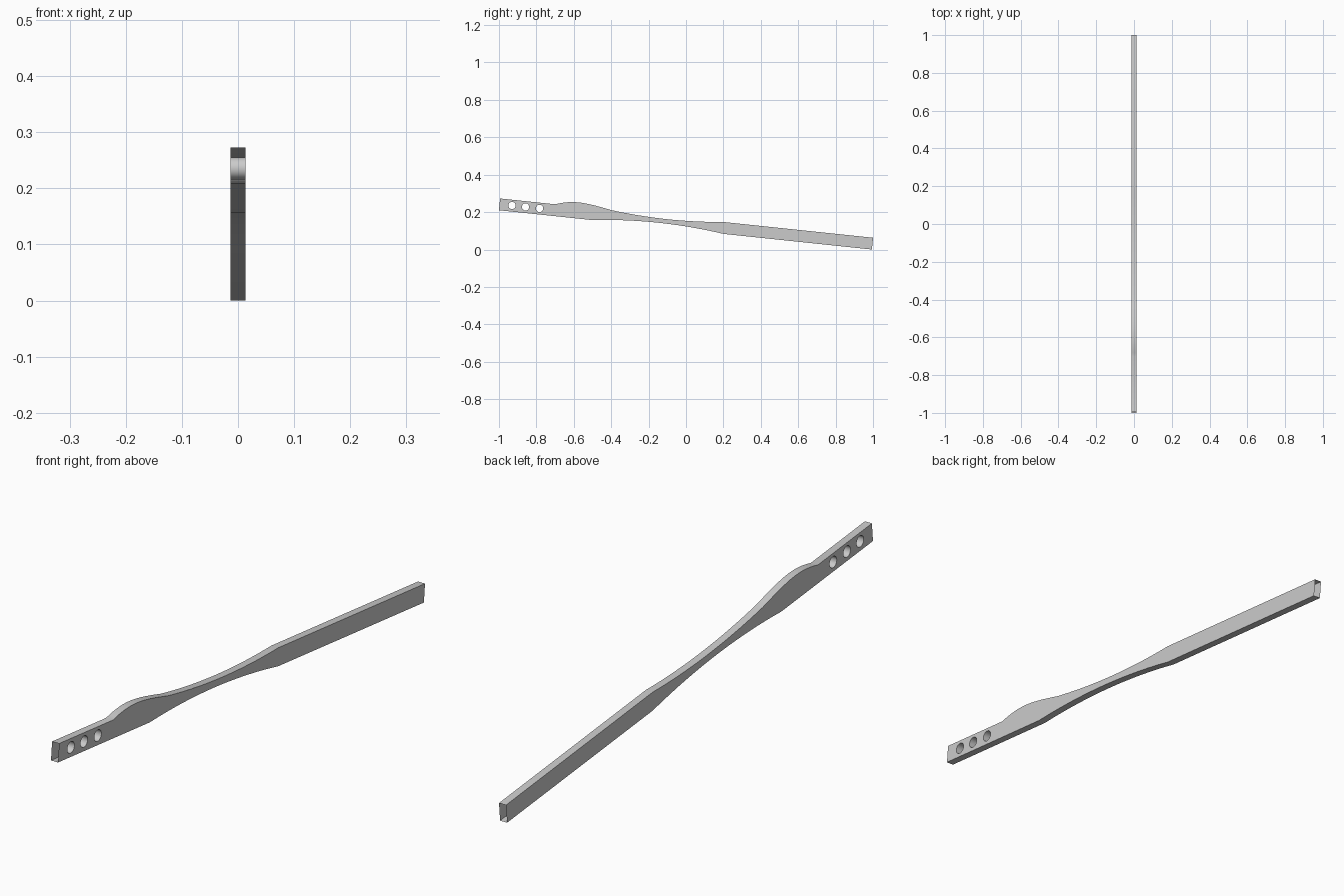
import bpy, bmesh, math

if "Cube" in bpy.data.objects:
    bpy.data.objects.remove(bpy.data.objects["Cube"])

HALF_W = 0.0134
SLOPE = -0.1053           # overall tilt of the bar


def bottom(y):
    return 0.21 + SLOPE * (y + 1.0)


def top(y):
    return 0.273 + SLOPE * (y + 0.994)


def bezier(p0, p1, p2, p3, n=16):
    pts = []
    for i in range(n):
        t = i / n
        w = ((1-t)**3, 3*t*(1-t)**2, 3*t*t*(1-t), t**3)
        pts.append(tuple(sum(a*p[k] for a, p in zip(w, (p0, p1, p2, p3))) for k in (0, 1)))
    return pts


def bow(a, b, sag, n=20):
    # shallow arc from a towards b, bulging by sag in z
    return [(a[0] + (b[0]-a[0])*i/n,
             a[1] + (b[1]-a[1])*i/n + 4*sag*(i/n)*(1-i/n)) for i in range(n)]


def add_spline(curve, pts):
    s = curve.splines.new('POLY')
    s.points.add(len(pts) - 1)
    for sp, (y, z) in zip(s.points, pts):
        sp.co = (y, z, 0, 1)
    s.use_cyclic_u = True


# Side profile, counter-clockwise from the lower front corner
low_a, low_b = (-0.5, bottom(-0.5)), (0.2, bottom(0.2))
up_a, up_b, up_c = (0.2, top(0.2)), (-0.4, 0.211), (-0.7, top(-0.7))
profile = [(-1.0, bottom(-1.0))]
profile += bow(low_a, low_b, 0.023) + [low_b]
profile += [(0.994, 0.0), (1.0, top(1.0))]
profile += bow(up_a, up_b, -0.017)
profile += bezier(up_b, (-0.54, 0.252), (-0.6, 0.266), up_c) + [up_c]
profile += [(-0.994, top(-0.994))]

curve = bpy.data.curves.new("bar_profile", 'CURVE')
curve.dimensions = '2D'
curve.fill_mode = 'BOTH'
curve.extrude = HALF_W
add_spline(curve, profile)

# Three round holes near the front end
for y in (-0.93, -0.858, -0.783):
    z = (bottom(y) + top(y)) / 2 + 0.001
    add_spline(curve, [(y + 0.0195*math.cos(a), z + 0.0195*math.sin(a))
                       for a in (2*math.pi*i/32 for i in range(32))])

bar = bpy.data.objects.new("curved_bar", curve)
bpy.context.collection.objects.link(bar)
bar.rotation_euler = (math.pi/2, 0, math.pi/2)
bpy.context.view_layer.objects.active = bar
bar.select_set(True)
bpy.ops.object.convert(target='MESH')
bar = bpy.context.object
bpy.ops.object.transform_apply(location=False, rotation=True, scale=False)

# Clean up and open both ends of the bar
bm = bmesh.new()
bm.from_mesh(bar.data)
bmesh.ops.remove_doubles(bm, verts=bm.verts, dist=1e-5)
bmesh.ops.recalc_face_normals(bm, faces=bm.faces)
ends = [f for f in bm.faces if all(abs(v.co.y) > 0.99 for v in f.verts)]
bmesh.ops.delete(bm, geom=ends, context='FACES')
bm.to_mesh(bar.data)
bm.free()
bpy.ops.object.shade_smooth_by_angle(angle=math.radians(20))
